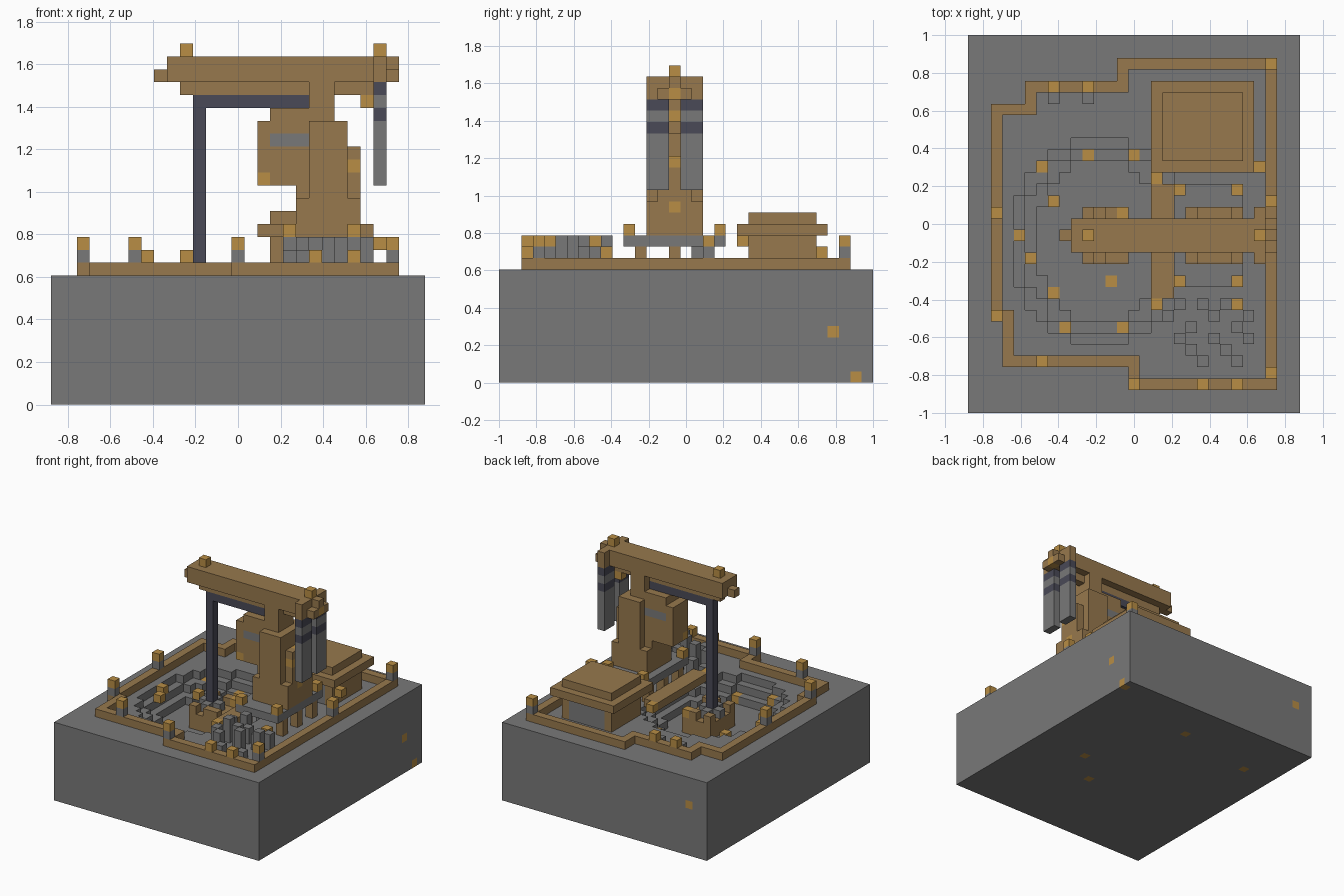
import bpy
import bmesh
from mathutils import Vector

UNIT = 2 / 33                      # edge length of one block
WIDE, DEEP, GROUND = 29, 33, 10    # block counts of the plinth
MID = 15                           # row of the machine's centre line

cube = bpy.data.objects.get("Cube")
if cube:
    bpy.data.objects.remove(cube, do_unlink=True)


def make_material(name, colour):
    mat = bpy.data.materials.new(name)
    mat.use_nodes = True
    mat.diffuse_color = (*colour, 1)
    shader = next(n for n in mat.node_tree.nodes if n.type == 'BSDF_PRINCIPLED')
    shader.inputs["Base Color"].default_value = (*colour, 1)
    return mat


MATERIALS = [
    make_material("stone grey", (.19, .19, .19)),
    make_material("bronze brown", (.31, .19, .075)),
    make_material("amber", (.48, .27, .06)),
    make_material("dark steel", (.067, .067, .095)),
]
GREY, BROWN, AMBER, STEEL = range(len(MATERIALS))


def box(i, j, k):
    """Cells of a block; each argument is a (start, end) range."""
    return {(a, b, c) for a in range(*i) for b in range(*j) for c in range(*k)}


def mirrored(cells):
    """Adds the copy across the machine's centre line."""
    return cells | {(i, 2 * MID - j, k) for i, j, k in cells}


def paint(cells, colour):
    return dict.fromkeys(cells, colour)


def build(name, *layers):
    """Makes one object from coloured cells, keeping only outer faces."""
    cells = {}
    for layer in layers:
        cells.update(layer)
    bm = bmesh.new()
    verts = {}

    def corner(p):
        if p not in verts:
            verts[p] = bm.verts.new(((p[0] - WIDE / 2) * UNIT,
                                     (p[1] - DEEP / 2) * UNIT, p[2] * UNIT))
        return verts[p]

    for cell, colour in cells.items():
        for axis in range(3):
            for side in (0, 1):
                near = list(cell)
                near[axis] += 1 if side else -1
                if tuple(near) in cells:
                    continue
                u, v = (axis + 1) % 3, (axis + 2) % 3
                ring = []
                for du, dv in ((0, 0), (1, 0), (1, 1), (0, 1)):
                    p = list(cell)
                    p[axis] += side
                    p[u] += du
                    p[v] += dv
                    ring.append(corner(tuple(p)))
                face = bm.faces.new(ring if side else ring[::-1])
                face.material_index = colour
    bmesh.ops.dissolve_limit(bm, angle_limit=.01, verts=bm.verts[:],
                             edges=bm.edges[:], delimit={'MATERIAL'})
    mesh = bpy.data.meshes.new(name)
    bm.to_mesh(mesh)
    bm.free()
    for mat in MATERIALS:
        mesh.materials.append(mat)
    obj = bpy.data.objects.new(name, mesh)
    bpy.context.collection.objects.link(obj)
    return obj


# Stone plinth with a stepped oval pit and a few amber nuggets
def in_pit(i, j, k):
    shrink = GROUND - 1 - k
    x, y = (i - 11) / (7.7 - shrink), (j - 14.5) / (9.2 - shrink)
    return k > 6 and x * x + y * y < 1


plinth = {c for c in box((0, WIDE), (0, DEEP), (0, GROUND)) if not in_pit(*c)}
nuggets = {(28, 29, 4), (28, 31, 0), (2, 32, 6), (15, 27, 0),
           (21, 15, 0), (17, 11, 0), (4, 25, 0)}
for i, j in ((10, 22), (14, 22), (6, 21), (7, 10), (12, 11), (8, 7), (13, 7)):
    nuggets.add((i, j, max(k for k in range(GROUND) if (i, j, k) in plinth)))
build("plinth", paint(plinth, GREY), paint(nuggets, AMBER))
build("pit_studs", paint({(4, 15, 9), (5, 13, 9), (7, 18, 8)}, AMBER))

# Low curb that follows a stepped outline
outline = [(2, 8), (3, 8), (3, 4), (14, 4), (14, 2), (26, 2), (26, 30),
           (13, 30), (13, 28), (5, 28), (5, 26), (2, 26)]
curb = set()
for (i, j), (m, n) in zip(outline, outline[1:] + outline[:1]):
    curb |= box((min(i, m), max(i, m) + 1), (min(j, n), max(j, n) + 1),
                (GROUND, GROUND + 1))
build("curb", paint(curb, BROWN))

# Lamp posts on the curb: tall ones have a grey foot
TOP = GROUND + 1
for i, j in ((26, 30), (26, 18), (2, 17), (2, 8), (6, 4), (14, 2), (26, 3)):
    build("lamp_post", {(i, j, TOP): GREY, (i, j, TOP + 1): AMBER})
for i, j in ((20, 2), (23, 2), (7, 28), (10, 28)):
    build("curb_lamp", {(i, j, TOP): AMBER})
for i in (7, 10):
    build("lamp_bracket", {(i, 27, GROUND): GREY})

# Hut: grey long walls, brown ends and a two-step roof
hut = box((17, 24), (22, 28), (GROUND, 13))
panels = box((18, 23), (22, 28), (GROUND, 13))
roof = box((16, 25), (21, 29), (13, 14)) | box((17, 24), (22, 28), (14, 15))
build("hut", paint(hut, BROWN), paint(panels, GREY), paint(roof, BROWN))
build("hut_lamp", {(25, 21, 12): AMBER})

# Walkway beside the pit with end lamps
build("walkway", paint(box((16, 18), (10, 20), (GROUND, TOP)), BROWN),
      paint({(16, 20, GROUND), (16, 9, GROUND)}, AMBER))

# Raised platform on short legs
build("platform", paint(box((18, 24), (11, 20), (12, 13)), GREY))
for i in (18, 23):
    legs = mirrored(box((i, i + 1), (12, 13), (GROUND, 12)))
    build("platform_legs", paint(legs | box((i, i + 1), (MID, MID + 1), (GROUND, 12)), BROWN))
    build("platform_lamps", paint(mirrored({(i, 11, 13)}), AMBER))

# Tower, gearbox and side legs
core = (14, 17)
tower = box((19, 24), core, (13, 20)) | box((16, 23), core, (17, 22))
tower |= box((17, 22), core, (22, 23)) | box((20, 22), core, (23, 25))
tower |= mirrored(box((20, 23), (13, 14), (13, 22)))
tower |= mirrored(box((19, 24), (13, 14), (13, 16)))
windows = mirrored(box((17, 20), (14, 15), (20, 21)))
build("tower", paint(tower, BROWN), paint(windows, GREY),
      paint({(23, MID, 19), (23, MID, 15), (16, 14, 17), (23, 14, 18)}, AMBER))

# Walking beam with its stepped ends
row = (MID, MID + 1)
beam = box((9, 26), core, (25, 27)) | box((8, 9), row, (25, 26))
beam |= box((10, 25), row, (24, 25)) | box((25, 26), (13, 18), (25, 27))
beam |= box((26, 27), core, (25, 26)) | box((26, 27), row, (26, 27))
build("walking_beam", paint(beam, BROWN),
      paint({(10, MID, 27), (25, MID, 27), (24, MID, 23), (26, MID, 25)}, AMBER))

# Banded counterweights under the beam head
weights = mirrored(box((25, 26), (13, 15), (17, 25)))
bands = {c for c in weights if c[2] in (22, 24)}
build("counterweights", paint(weights, GREY), paint(bands, STEEL))

# Pump rod and its link to the tower
rod = box((11, 12), row, (7, 24)) | box((12, 20), row, (23, 24))
build("pump_rod", paint(rod, STEEL))

# Wellhead box with a notched wall around the rod
well = box((10, 14), (13, 18), (7, 9))
merlons = mirrored(box((10, 11), (13, 14), (9, 10)) | box((12, 14), (13, 14), (9, 10)))
build("wellhead", paint(well | merlons, BROWN), paint({(13, 17, 9)}, AMBER))
build("rod_collar", paint(box((10, 13), row, (9, 10)) |
                          box((11, 12), core, (9, 10)), GREY))

# Cluster of short grey pipes near the front corner
pipes = {}
for i, j, height in ((17, 8, 1), (18, 6, 2), (18, 9, 2), (19, 7, 3), (20, 4, 1),
                     (20, 9, 3), (21, 6, 3), (21, 8, 2), (22, 5, 3), (23, 7, 2),
                     (23, 4, 1), (24, 6, 3), (24, 8, 2), (22, 9, 1), (19, 5, 2)):
    pipes.update(paint(box((i, i + 1), (j, j + 1), (GROUND, GROUND + height)), GREY))
build("pipe_cluster", pipes, paint({(23, 9, GROUND), (23, 9, TOP)}, AMBER))
